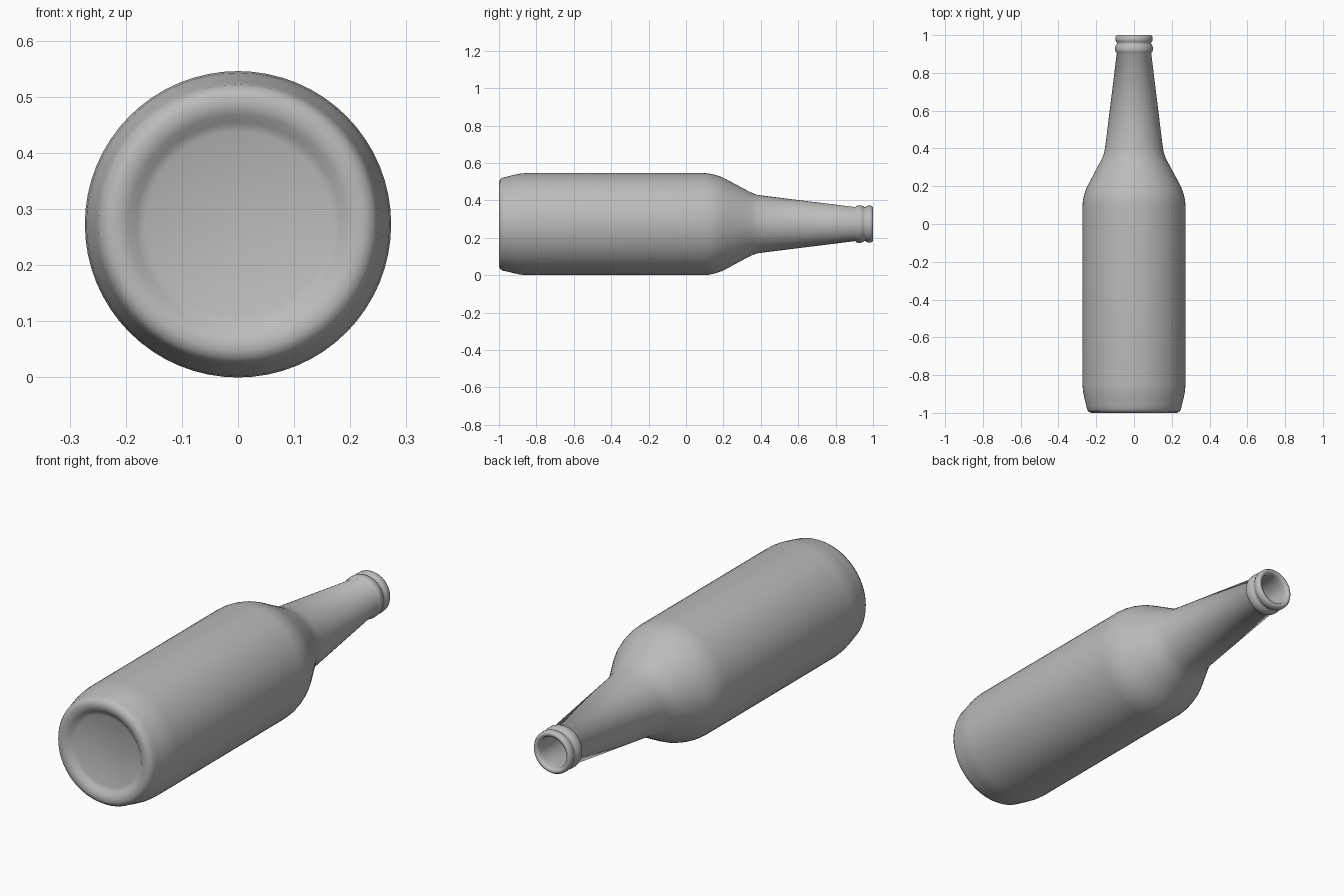
import bpy, bmesh, math
from mathutils import Matrix, Vector

if "Cube" in bpy.data.objects:
    bpy.data.objects.remove(bpy.data.objects["Cube"])

AXIS_Z = 0.273
SEGMENTS = 64

# one flat grey
grey = bpy.data.materials.new("grey")
grey.diffuse_color = (0.5, 0.5, 0.5, 1)
grey.use_nodes = True
grey.node_tree.nodes["Principled BSDF"].inputs["Base Color"].default_value = grey.diffuse_color

# outer wall as (radius, y), from the recessed base to the lip
outer = [(0, -0.972), (0.165, -0.975), (0.182, -0.982), (0.195, -0.994),
         (0.21, -0.999), (0.225, -1.0), (0.24, -0.994), (0.249, -0.98),
         (0.253, -0.96), (0.263, -0.92), (0.27, -0.885), (0.273, -0.85),
         (0.273, 0.09), (0.271, 0.12), (0.265, 0.15), (0.254, 0.185),
         (0.237, 0.22), (0.178, 0.33), (0.165, 0.357), (0.157, 0.38),
         (0.151, 0.42), (0.091, 0.905)]
# neck bead, groove and lip
finish = [(0.097, 0.91), (0.100, 0.92), (0.100, 0.935), (0.096, 0.947),
          (0.091, 0.953), (0.091, 0.96), (0.096, 0.967), (0.099, 0.975),
          (0.098, 0.99), (0.092, 0.999), (0.085, 1.0)]
# inner wall, from the mouth back to the inside of the base
inner = [(0.076, 0.997), (0.072, 0.985), (0.072, 0.96), (0.074, 0.90),
         (0.133, 0.42), (0.147, 0.357), (0.219, 0.22), (0.247, 0.15),
         (0.255, 0.09), (0.255, -0.85), (0.235, -0.94), (0, -0.95)]


def lathe(name, profile):
    """Spin a (radius, y) profile about the lying axis."""
    bm = bmesh.new()
    verts = [bm.verts.new((r, y, 0)) for r, y in profile]
    edges = [bm.edges.new(pair) for pair in zip(verts, verts[1:])]
    bmesh.ops.spin(bm, geom=verts + edges, cent=(0, 0, 0), axis=(0, 1, 0),
                   angle=math.tau, steps=SEGMENTS)
    bmesh.ops.remove_doubles(bm, verts=bm.verts, dist=0.0001)
    bmesh.ops.recalc_face_normals(bm, faces=bm.faces)
    bmesh.ops.transform(bm, matrix=Matrix.Translation(Vector((0, 0, AXIS_Z))),
                        verts=bm.verts)
    mesh = bpy.data.meshes.new(name)
    bm.to_mesh(mesh)
    bm.free()
    mesh.materials.append(grey)
    obj = bpy.data.objects.new(name, mesh)
    bpy.context.collection.objects.link(obj)
    bpy.context.view_layer.objects.active = obj
    obj.select_set(True)
    bpy.ops.object.shade_smooth_by_angle(angle=math.radians(60))
    return obj


lathe("bottle", outer + finish + inner)
